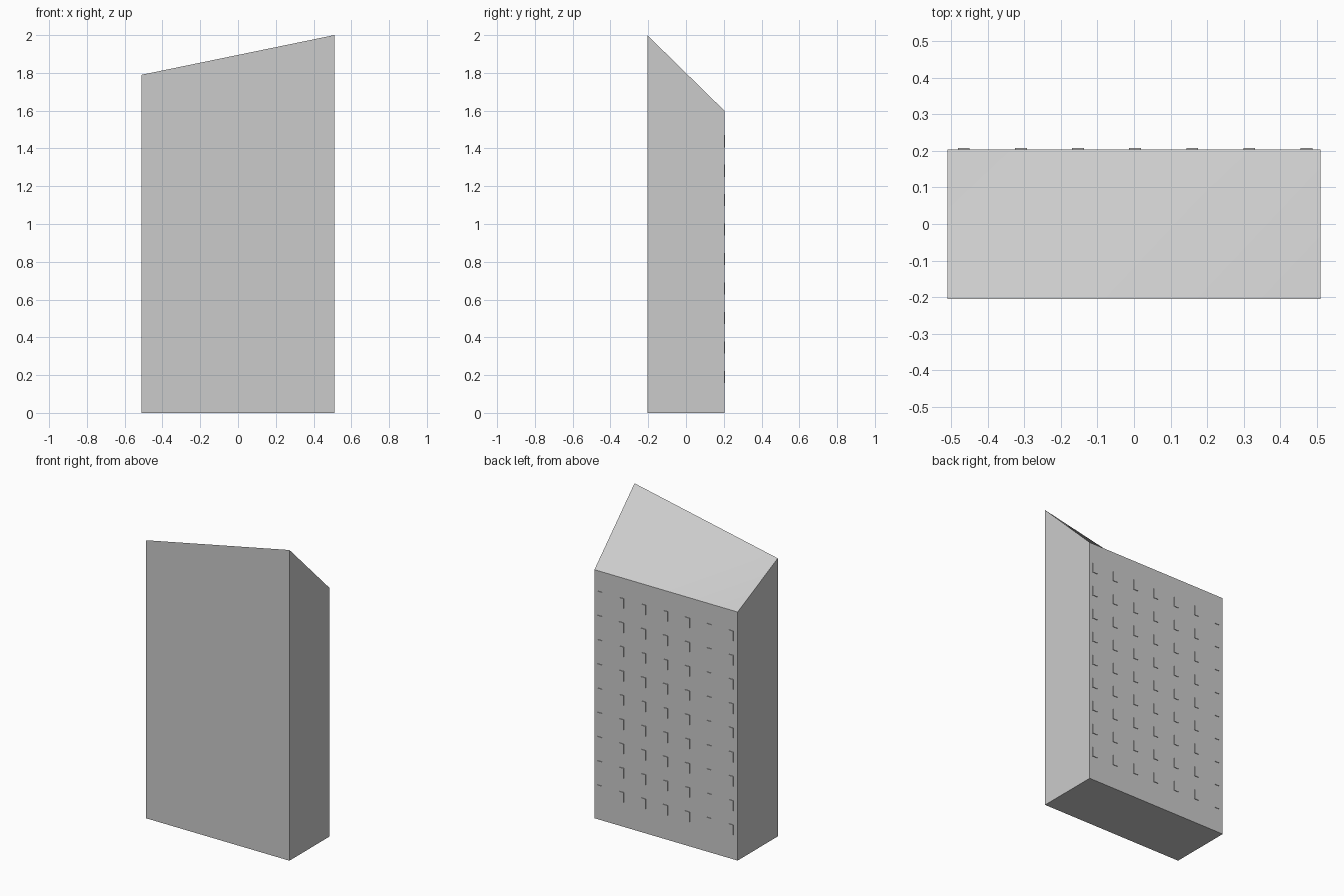
import bpy
import bmesh
from math import radians

cube = bpy.data.objects.get("Cube")
if cube:
    bpy.data.objects.remove(cube, do_unlink=True)

HALF_WIDTH, FRONT, BACK = 0.51, -0.205, 0.203
ROOF_BACK, ROOF_LOW, ROOF_PEAK = 1.6, 1.79, 2.0
COLUMNS, ROWS, SPACING = 7, 9, 0.156

grey = bpy.data.materials.new("light grey")
grey.use_nodes = True
colour = (0.6, 0.6, 0.6, 1)
grey.diffuse_color = colour
grey.node_tree.nodes["Principled BSDF"].inputs["Base Color"].default_value = colour


def make_object(name, bm):
    bmesh.ops.recalc_face_normals(bm, faces=bm.faces)
    mesh = bpy.data.meshes.new(name)
    bm.to_mesh(mesh)
    bm.free()
    mesh.materials.append(grey)
    obj = bpy.data.objects.new(name, mesh)
    bpy.context.collection.objects.link(obj)
    return obj


def add_box(bm, low, high):
    verts = bmesh.ops.create_cube(bm, size=1)["verts"]
    for v in verts:
        v.co = [b if c > 0 else a for c, a, b in zip(v.co, low, high)]
    return verts


# Tower block: a box whose roof corners rise to the front and one side
bm = bmesh.new()
verts = add_box(bm, (-HALF_WIDTH, FRONT, 0), (HALF_WIDTH, BACK, ROOF_BACK))
for v in verts:
    if v.co.z > 0 and v.co.y < 0:
        v.co.z = ROOF_PEAK if v.co.x > 0 else ROOF_LOW

# Fold the twisted roof along one diagonal
roof = [v for v in verts if v.co.z > 0]
fold = [v for v in roof if v.co.x * v.co.y > 0]
bmesh.ops.connect_verts(bm, verts=fold)
tower = make_object("tower_block", bm)

bpy.ops.object.select_all(action="DESELECT")
tower.select_set(True)
bpy.context.view_layer.objects.active = tower
bpy.ops.object.shade_smooth_by_angle(angle=radians(30))

# Grid of thin raised windows on the back wall
bm = bmesh.new()
for column in range(COLUMNS):
    for row in range(ROWS):
        x = -0.465 + column * SPACING
        z = 0.19 + row * SPACING
        add_box(bm, (x - 0.016, BACK - 0.002, z - 0.032),
                (x + 0.016, BACK + 0.004, z + 0.032))
make_object("back_windows", bm)
